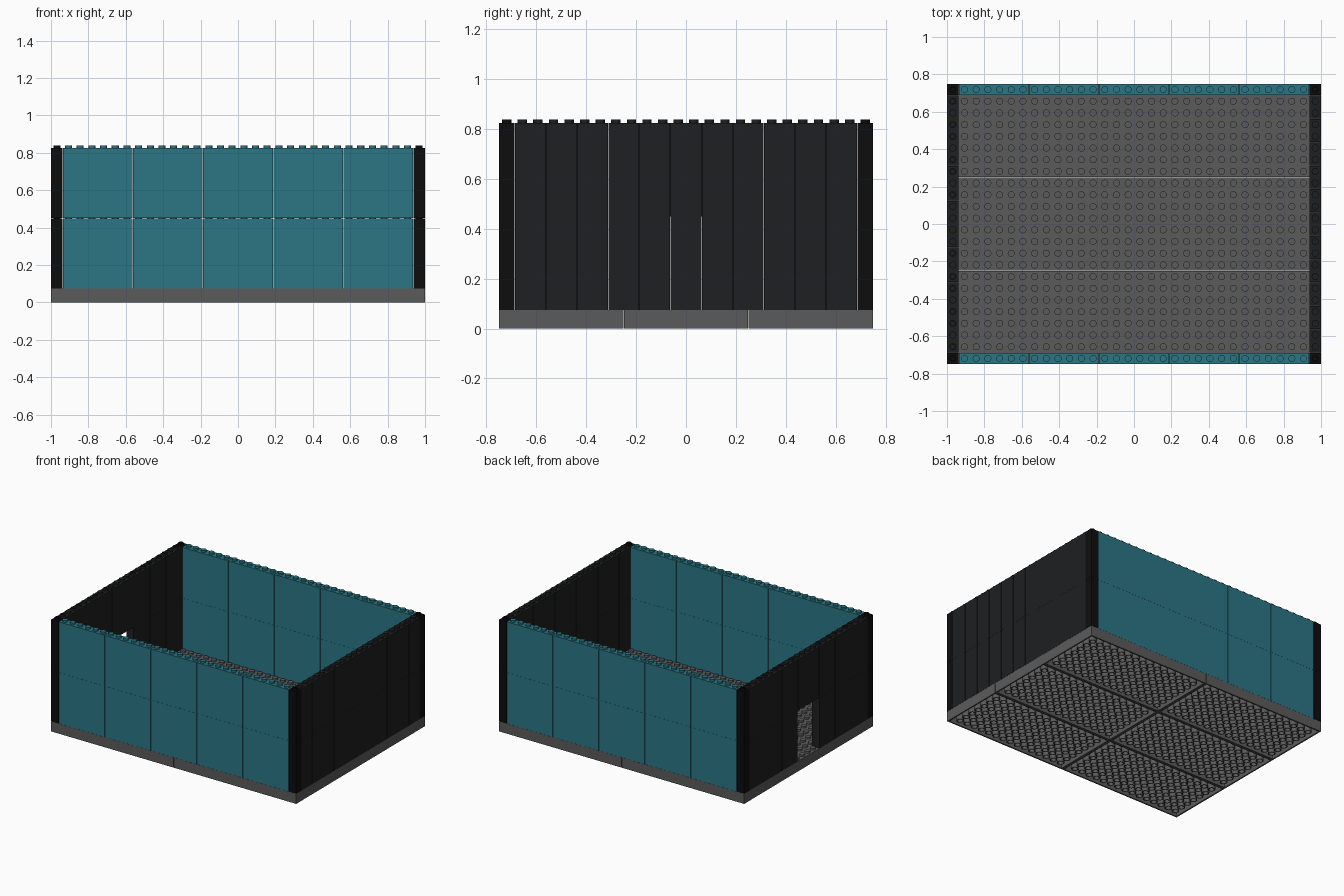
import bpy, bmesh
from math import sin, cos, pi

if "Cube" in bpy.data.objects:
    bpy.data.objects.remove(bpy.data.objects["Cube"])

P = 0.0625            # stud pitch
H = 0.075             # height of one course
STUD_R, STUD_H = 0.0188, 0.0133
GAP = 0.0011          # half of the seam between neighbouring bricks
T = 0.0105            # shell thickness


def material(name, rgb):
    m = bpy.data.materials.new(name)
    m.diffuse_color = (*rgb, 1)
    m.use_nodes = True
    m.node_tree.nodes["Principled BSDF"].inputs["Base Color"].default_value = m.diffuse_color
    return m


GREY = material("dark_grey", (0.105, 0.105, 0.107))
TEAL = material("teal", (0.024, 0.18, 0.23))
BLACK = material("black", (0.013, 0.014, 0.015))
DEEP = material("deep_black", (0.004, 0.004, 0.004))


def lathe(bm, x, y, profile, n=16, cap=True):
    """Revolve (radius, z) points round a vertical axis."""
    rings = [[bm.verts.new((x + r * cos(2 * pi * i / n), y + r * sin(2 * pi * i / n), z))
              for i in range(n)] for r, z in profile]
    for a, b in zip(rings, rings[1:]):
        for i in range(n):
            j = (i + 1) % n
            bm.faces.new((a[i], a[j], b[j], b[i]))
    if cap:
        bm.faces.new(rings[-1])


def shell(bm, x0, x1, y0, y1, z0, z1):
    """Box with an open, hollow underside."""
    def ring(d, z):
        return [bm.verts.new(p) for p in ((x0 + d, y0 + d, z), (x1 - d, y0 + d, z),
                                          (x1 - d, y1 - d, z), (x0 + d, y1 - d, z))]
    rings = [ring(T, z1 - T), ring(T, z0), ring(0, z0), ring(0, z1)]
    for a, b in zip(rings, rings[1:]):
        for i in range(4):
            j = (i + 1) % 4
            bm.faces.new((a[i], a[j], b[j], b[i]))
    bm.faces.new(rings[3])
    bm.faces.new(rings[0][::-1])


def brick(bm, x, y, nx, ny, z, h, hollow=()):
    """Brick with its corner at x, y covering nx by ny studs."""
    top = z + h
    shell(bm, x + GAP, x + nx * P - GAP, y + GAP, y + ny * P - GAP, z + GAP * 0.5, top)
    for i in range(nx):
        for j in range(ny):
            prof = [(STUD_R, top), (STUD_R, top + STUD_H)]
            if max(i, j) in hollow:
                prof += [(0.0115, top + STUD_H), (0.0115, top + 0.001)]
            lathe(bm, x + (i + .5) * P, y + (j + .5) * P, prof)


def finish(bm, name, mat):
    me = bpy.data.meshes.new(name)
    bm.to_mesh(me)
    bm.free()
    ob = bpy.data.objects.new(name, me)
    me.materials.append(mat)
    bpy.context.collection.objects.link(ob)
    bpy.ops.object.select_all(action='DESELECT')
    ob.select_set(True)
    bpy.context.view_layer.objects.active = ob
    bpy.ops.object.shade_smooth_by_angle(angle=0.6)


# base: six large 16 x 8 bricks with tubes underneath
for c in range(2):
    for r in range(3):
        bm = bmesh.new()
        x, y = -1 + c, -0.75 + r * 0.5
        brick(bm, x, y, 16, 8, 0, H)
        for i in range(1, 16):
            for j in range(1, 8):
                lathe(bm, x + i * P, y + j * P,
                      [(STUD_R, H - T), (STUD_R, 0), (0.0254, 0), (0.0254, H - T)], cap=False)
        finish(bm, f"base_brick_{c}_{r}", GREY)

LEVELS = [H, 6 * H]   # two storeys of five-course bricks

# long teal walls: five six-stud bricks per storey
for name, y in (("front_wall", -0.75), ("back_wall", 0.75 - P)):
    bm = bmesh.new()
    for z in LEVELS:
        for k in range(5):
            brick(bm, -1 + P + k * 6 * P, y, 6, 1, z, 5 * H)
    finish(bm, name, TEAL)

# right wall: two-stud bricks
bm = bmesh.new()
for z in LEVELS:
    for k in range(11):
        brick(bm, 1 - P, -0.75 + P + k * 2 * P, 1, 2, z, 5 * H)
finish(bm, "right_wall", BLACK)

# left wall: three-stud bricks, with a doorway under a four-stud lintel
bm = bmesh.new()
for z in LEVELS:
    y = -0.75 + P
    for n in (3, 3, 3, 4, 3, 3, 3):
        if n == 3:
            brick(bm, -1, y, 1, 3, z, 5 * H, hollow=(0, 2))
        elif z > H:
            brick(bm, -1, y, 1, 4, z, 5 * H)
        y += n * P
finish(bm, "left_wall_with_doorway", BLACK)

# corner posts
for sx, x in (("left", -1), ("right", 1 - P)):
    for sy, y in (("front", -0.75), ("back", 0.75 - P)):
        bm = bmesh.new()
        for z in LEVELS:
            brick(bm, x, y, 1, 1, z, 5 * H, hollow=(0,))
        finish(bm, f"corner_post_{sy}_{sx}", DEEP)
